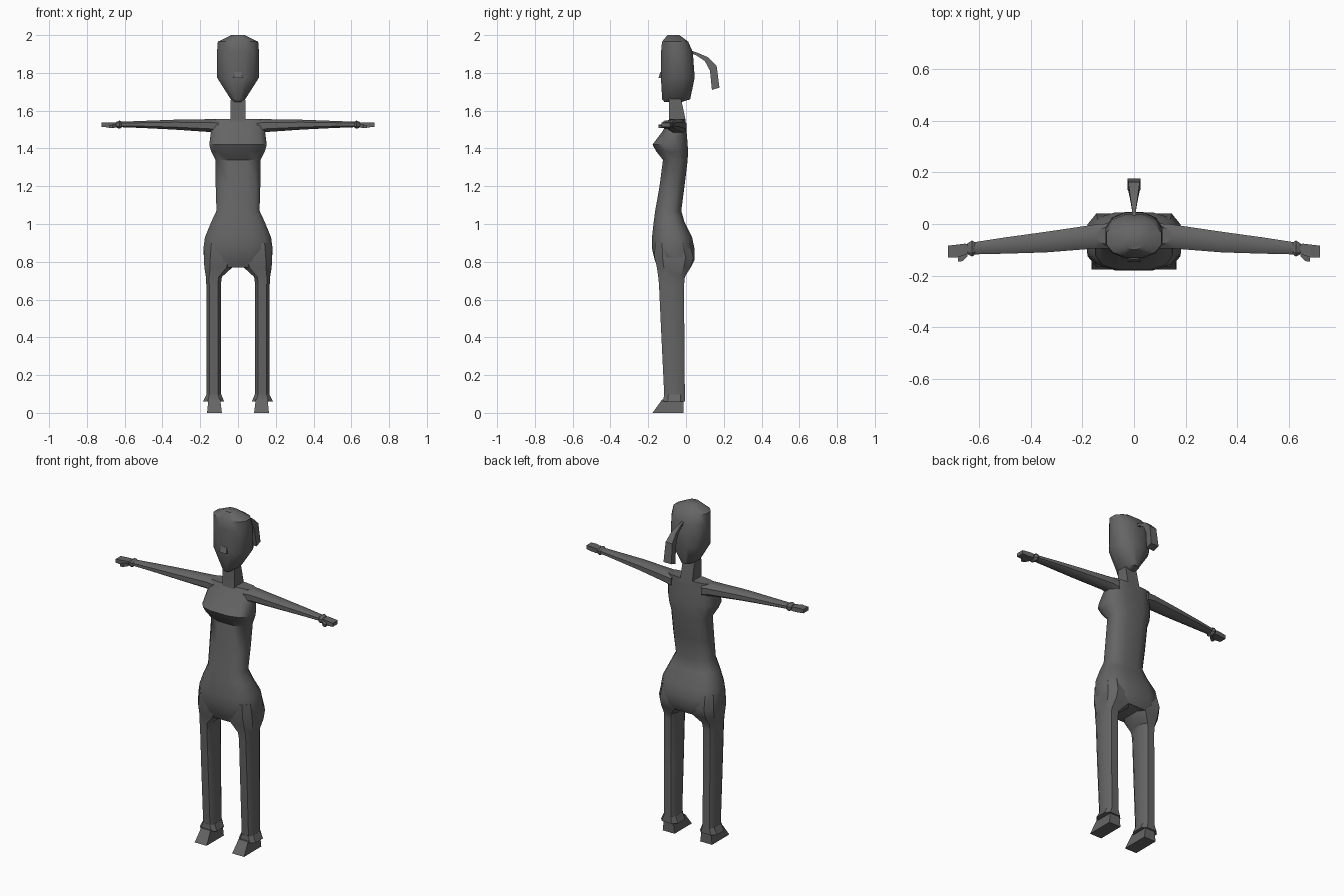
import bpy, bmesh, math
from mathutils import Vector

mat = bpy.data.materials.new("dark grey")
mat.diffuse_color = (0.13, 0.13, 0.13, 1)


def section(n, p):
    """Rounded n-sided section of half size 1; smaller p is squarer."""
    pts = []
    for i in range(n):
        a = 2 * math.pi * (i + 0.5) / n
        c, s = math.cos(a), math.sin(a)
        pts.append((math.copysign(abs(c) ** p, c), math.copysign(abs(s) ** p, s)))
    mu = max(abs(q[0]) for q in pts)
    mv = max(abs(q[1]) for q in pts)
    return [(u / mu, v / mv) for u, v in pts]


def loft(name, rings, n=8, p=0.8, axis='z', side=1, smooth=35):
    """Skin rings (pos, u0, u1, v0, v1). axis z: u=x, v=y; x: u=y, v=z."""
    bm = bmesh.new()
    loops = []
    for t, u0, u1, v0, v1 in rings:
        loop = []
        for a, b in section(n, p):
            u = (u0 + u1) / 2 + a * (u1 - u0) / 2
            v = (v0 + v1) / 2 + b * (v1 - v0) / 2
            co = (u * side, v, t) if axis == 'z' else (t * side, u, v)
            loop.append(bm.verts.new(co))
        loops.append(loop)
    for A, B in zip(loops, loops[1:]):
        for i in range(n):
            j = (i + 1) % n
            bm.faces.new((A[i], A[j], B[j], B[i]))
    bm.faces.new(loops[0])
    bm.faces.new(loops[-1])
    return finish(name, bm, smooth)


def finish(name, bm, smooth=35):
    bmesh.ops.recalc_face_normals(bm, faces=bm.faces)
    me = bpy.data.meshes.new(name)
    bm.to_mesh(me)
    bm.free()
    ob = bpy.data.objects.new(name, me)
    bpy.context.collection.objects.link(ob)
    me.materials.append(mat)
    bpy.ops.object.select_all(action='DESELECT')
    ob.select_set(True)
    bpy.context.view_layer.objects.active = ob
    if smooth:
        bpy.ops.object.shade_smooth_by_angle(angle=math.radians(smooth))
    return ob


def sym(rows):
    return [(z, -w, w, f, b) for z, w, f, b in rows]


# Torso with bust, waist and hips: height, half width, front, back
loft("torso", sym([
    (1.555, .142, -.085, -.004), (1.49, .143, -.125, .003), (1.42, .152, -.177, .009),
    (1.385, .142, -.158, .010), (1.34, .120, -.122, .009), (1.20, .118, -.140, -.008),
    (1.07, .114, -.163, -.025), (1.01, .142, -.171, -.008), (.93, .175, -.180, .032),
    (.87, .183, -.180, .045), (.81, .180, -.166, .045), (.77, .130, -.150, .025)]),
    n=12, p=.7, smooth=45)

# Neck, leaning into the upper back
loft("neck", sym([(1.68, .038, -.09, -.03), (1.56, .040, -.09, -.004),
                  (1.48, .042, -.10, .003)]), n=4, p=1)

# Head tapering to a narrow chin
loft("head", sym([
    (2.0, .036, -.098, -.035), (1.965, .107, -.127, .012), (1.91, .111, -.132, .036),
    (1.775, .111, -.133, .046), (1.66, .038, -.126, .022), (1.647, .020, -.115, -.02)]),
    n=12, p=.85, smooth=38)

# Nose
loft("nose", sym([(1.805, .017, -.135, -.10), (1.772, .026, -.147, -.10)]), n=4, p=1, smooth=0)

# Ponytail: side outline swept to a growing width
upper = [(.02, 1.920), (.06, 1.907), (.118, 1.882), (.162, 1.838), (.177, 1.722)]
lower = [(.02, 1.905), (.055, 1.893), (.10, 1.862), (.127, 1.812), (.137, 1.71)]
widths = [.006, .008, .016, .022, .026]
bm = bmesh.new()
loops = [[bm.verts.new((-w, *u)), bm.verts.new((w, *u)),
          bm.verts.new((w, *l)), bm.verts.new((-w, *l))]
         for u, l, w in zip(upper, lower, widths)]
for A, B in zip(loops, loops[1:]):
    for i in range(4):
        j = (i + 1) % 4
        bm.faces.new((A[i], A[j], B[j], B[i]))
bm.faces.new(loops[0])
bm.faces.new(loops[-1])
finish("ponytail", bm)

for s, tag in ((1, "left"), (-1, "right")):
    # Arm: distance from the middle, back and front, bottom and top
    loft(tag + "_arm", [
        (.10, -.095, .002, 1.475, 1.555), (.15, -.095, -.002, 1.487, 1.555),
        (.34, -.110, -.030, 1.500, 1.552), (.50, -.115, -.052, 1.508, 1.546),
        (.63, -.118, -.072, 1.513, 1.541)], axis='x', side=s)
    # Flared wrist cuff
    loft(tag + "_wrist_cuff", [
        (.615, -.116, -.072, 1.512, 1.541), (.628, -.127, -.064, 1.504, 1.548),
        (.645, -.117, -.074, 1.512, 1.540)], axis='x', side=s, smooth=0)
    # Flat hand with thumb
    loft(tag + "_hand", [
        (.635, -.112, -.082, 1.516, 1.536), (.655, -.120, -.076, 1.512, 1.537),
        (.685, -.130, -.080, 1.511, 1.538), (.722, -.130, -.084, 1.514, 1.536)],
        n=4, p=1, axis='x', side=s, smooth=0)
    loft(tag + "_thumb", [
        (.645, -.124, -.105, 1.511, 1.528), (.665, -.144, -.118, 1.508, 1.526),
        (.682, -.146, -.130, 1.508, 1.522)], n=4, p=1, axis='x', side=s, smooth=0)
    # Leg running up into the hip
    loft(tag + "_leg", [
        (.90, .02, .172, -.165, .020), (.82, .015, .181, -.166, .040),
        (.77, .03, .178, -.154, .025), (.72, .085, .170, -.147, -.006),
        (.68, .091, .168, -.143, -.010), (.40, .090, .168, -.130, -.009),
        (.09, .090, .166, -.115, -.006)], p=.6, side=s)
    # Trouser flare at the ankle
    loft(tag + "_ankle_flare", [
        (.098, .089, .167, -.116, -.006), (.06, .073, .186, -.121, -.004)],
        n=8, p=.6, side=s, smooth=0)
    # Wedge shoe
    loft(tag + "_shoe", [
        (.07, .093, .157, -.128, -.013), (.055, .092, .158, -.138, -.013),
        (0, .085, .164, -.177, -.013)], n=4, p=1, side=s, smooth=0)
